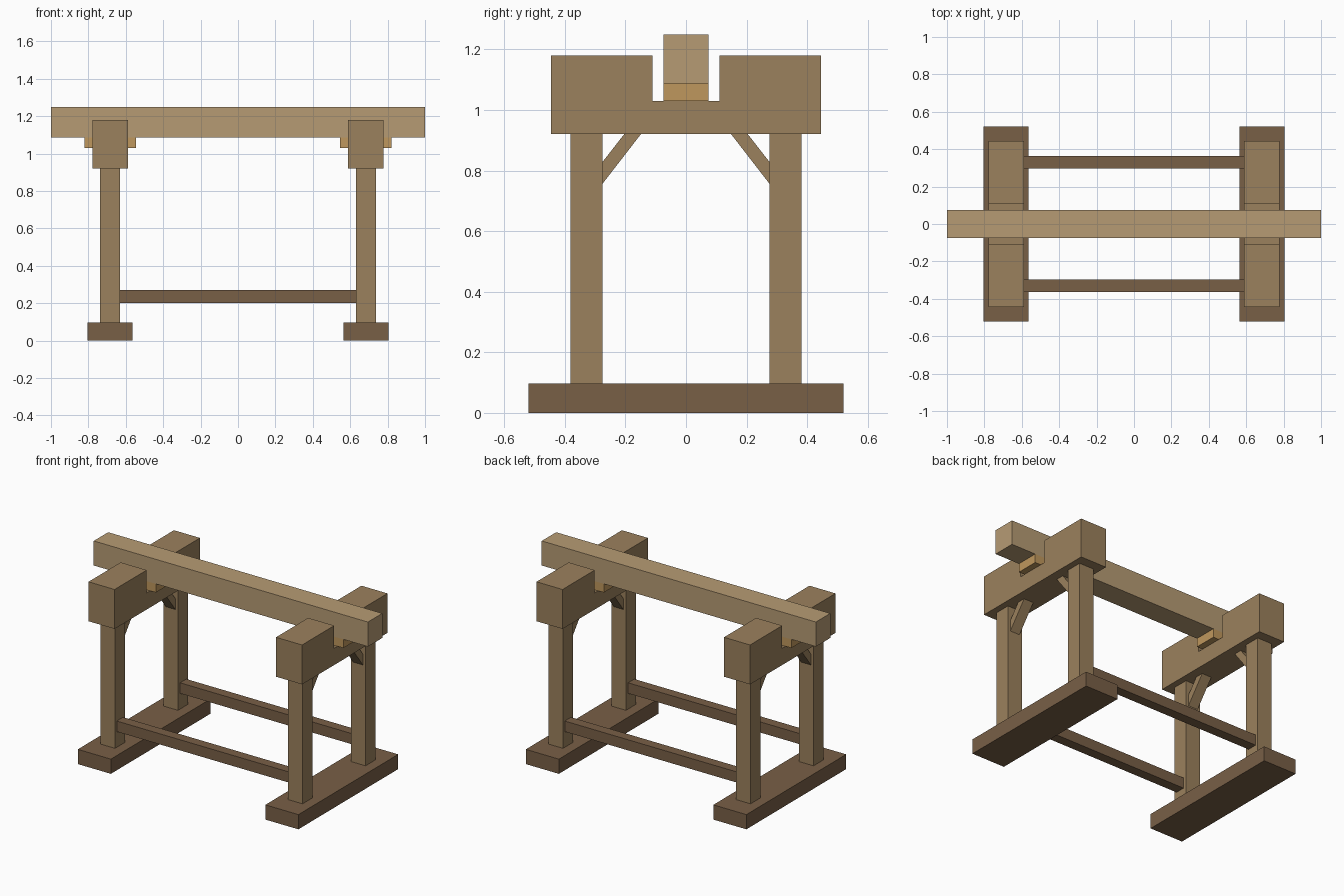
import bpy, bmesh
from mathutils import Vector

if "Cube" in bpy.data.objects:
    bpy.data.objects.remove(bpy.data.objects["Cube"])


def material(name, rgb):
    m = bpy.data.materials.new(name)
    m.diffuse_color = (*rgb, 1)
    m.use_nodes = True
    m.node_tree.nodes["Principled BSDF"].inputs["Base Color"].default_value = m.diffuse_color
    return m


dark = material("dark_wood", (0.19, 0.115, 0.062))
mid = material("mid_wood", (0.33, 0.22, 0.11))
light = material("light_wood", (0.47, 0.33, 0.175))
gold = material("gold_wood", (0.52, 0.31, 0.11))


def prism(name, profile, x0, x1, mat):
    """Extrude a (y, z) profile along x."""
    bm = bmesh.new()
    face = bm.faces.new([bm.verts.new((x0, y, z)) for y, z in profile])
    ext = bmesh.ops.extrude_face_region(bm, geom=[face])
    verts = [g for g in ext["geom"] if isinstance(g, bmesh.types.BMVert)]
    bmesh.ops.translate(bm, verts=verts, vec=Vector((x1 - x0, 0, 0)))
    bmesh.ops.recalc_face_normals(bm, faces=bm.faces)
    mesh = bpy.data.meshes.new(name)
    bm.to_mesh(mesh)
    bm.free()
    mesh.materials.append(mat)
    obj = bpy.data.objects.new(name, mesh)
    bpy.context.collection.objects.link(obj)
    return obj


def box(name, x, y, z, mat):
    return prism(name, [(y[0], z[0]), (y[1], z[0]), (y[1], z[1]), (y[0], z[1])], *x, mat)


def span(centre, width):
    return (centre - width / 2, centre + width / 2)


FOOT_TOP, CAP_BOTTOM, NOTCH, CAP_TOP = 0.097, 0.92, 1.03, 1.18
BEAM_BOTTOM, BEAM_TOP = 1.087, 1.249

# Long top beam
box("top_beam", (-1, 1), span(0, 0.15), (BEAM_BOTTOM, BEAM_TOP), light)

# Two end trestles
for side, sx in (("left", -1), ("right", 1)):
    cx = 0.684 * sx
    box(f"{side}_foot", span(cx, 0.241), span(0, 1.04), (0, FOOT_TOP), dark)

    # Cap block with a notch for the beam
    cap = [(-0.445, CAP_BOTTOM), (0.445, CAP_BOTTOM), (0.445, CAP_TOP), (0.11, CAP_TOP),
           (0.11, NOTCH), (-0.11, NOTCH), (-0.11, CAP_TOP), (-0.445, CAP_TOP)]
    prism(f"{side}_notched_cap", cap, *span(cx, 0.19), mid)

    # Pad between cap and beam
    box(f"{side}_beam_pad", span(cx, 0.275), span(0, 0.15), (NOTCH, BEAM_BOTTOM), gold)

    # Legs and diagonal braces
    for end, sy in (("front", -1), ("back", 1)):
        box(f"{side}_{end}_leg", span(cx, 0.107), span(0.328 * sy, 0.106),
            (FOOT_TOP, CAP_BOTTOM), mid)
        brace = [(0.275, 0.757), (0.275, 0.829), (0.204, CAP_BOTTOM), (0.149, CAP_BOTTOM)]
        prism(f"{side}_{end}_brace", [(y * sy, z) for y, z in brace], *span(cx, 0.07), mid)

# Long rails joining the trestles
for end, sy in (("front", -1), ("back", 1)):
    box(f"{end}_rail", (-0.632, 0.632), span(0.33 * sy, 0.065), (0.2, 0.27), dark)
